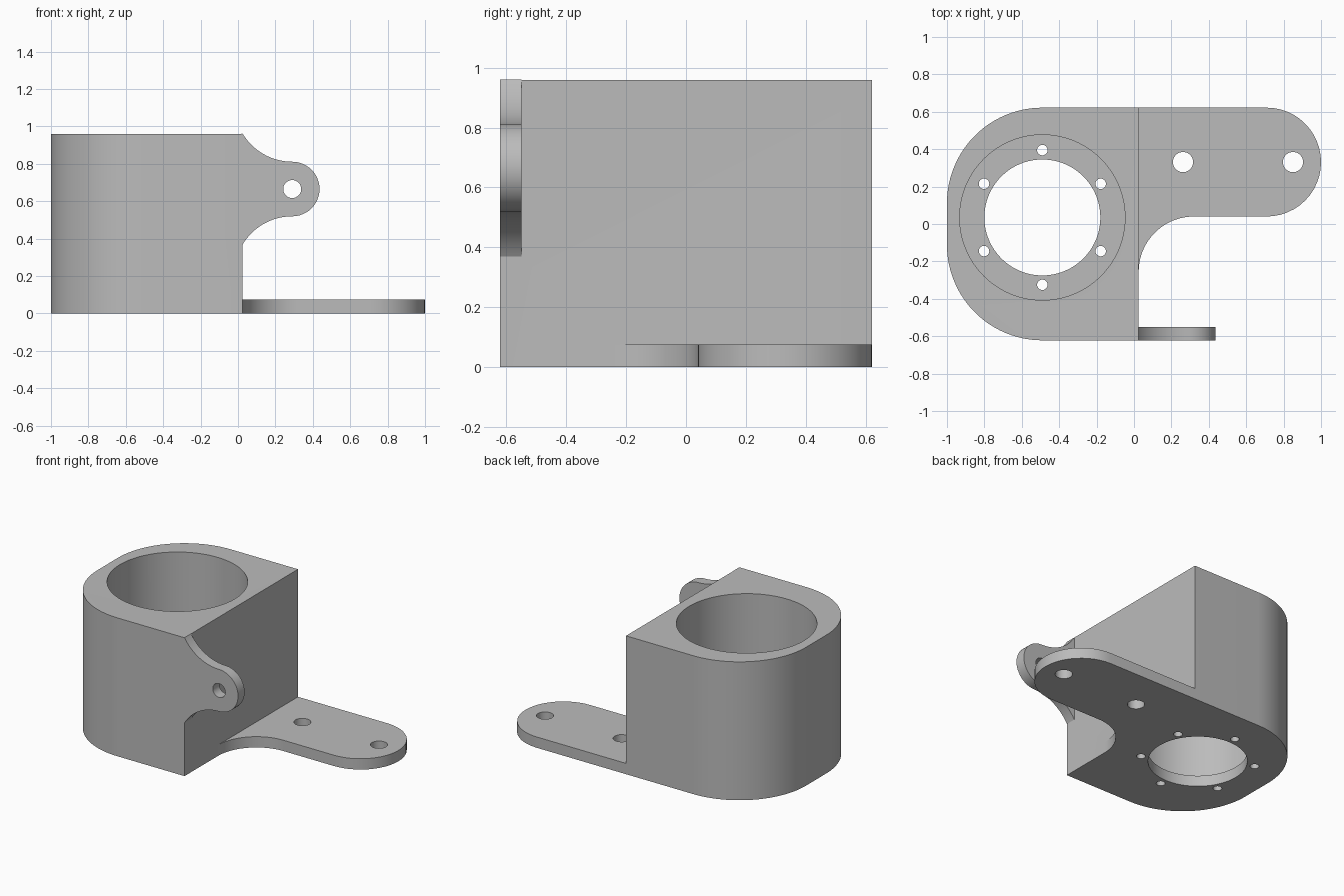
import bpy
import bmesh
from math import cos, sin, radians
from mathutils import Matrix

if "Cube" in bpy.data.objects:
    bpy.data.objects.remove(bpy.data.objects["Cube"], do_unlink=True)

grey = bpy.data.materials.new("light grey")
grey.use_nodes = True
colour = (0.5, 0.5, 0.5, 1)
grey.diffuse_color = colour
grey.node_tree.nodes["Principled BSDF"].inputs["Base Color"].default_value = colour

HALF = 0.622        # half depth of the housing
SIDE = 0.025        # flat right side of the housing
FLOOR = 0.075       # plate thickness
TOP = 0.96
BORE = (-0.49, 0.035)


def arc(cx, cy, r, start, end, steps=24):
    angles = [radians(start + (end - start) * i / steps) for i in range(steps + 1)]
    return [(cx + r * cos(a), cy + r * sin(a)) for a in angles]


def prism(name, outline, low, high, upright=False):
    """Extrude an outline along z, or along y when upright."""
    bm = bmesh.new()
    face = bm.faces.new([bm.verts.new((u, v, low)) for u, v in outline])
    grown = bmesh.ops.extrude_face_region(bm, geom=[face])["geom"]
    moved = [g for g in grown if isinstance(g, bmesh.types.BMVert)]
    bmesh.ops.translate(bm, verts=moved, vec=(0, 0, high - low))
    if upright:
        swap = Matrix(((1, 0, 0), (0, 0, 1), (0, 1, 0)))
        bmesh.ops.transform(bm, matrix=swap.to_4x4(), verts=bm.verts)
    bmesh.ops.recalc_face_normals(bm, faces=bm.faces)
    mesh = bpy.data.meshes.new(name)
    bm.to_mesh(mesh)
    bm.free()
    mesh.materials.append(grey)
    obj = bpy.data.objects.new(name, mesh)
    bpy.context.collection.objects.link(obj)
    return obj


def hole(x, y, r, low, high, upright=False, steps=32):
    return prism("cutter", arc(x, y, r, 0, 360, steps)[:-1], low, high, upright)


def combine(target, tool, operation):
    mod = target.modifiers.new(operation, "BOOLEAN")
    mod.operation = operation
    mod.solver = "EXACT"
    mod.object = tool
    bpy.context.view_layer.objects.active = target
    bpy.ops.object.modifier_apply(modifier=mod.name)
    bpy.data.objects.remove(tool, do_unlink=True)


# Housing with two rounded vertical corners
corner = 0.51
bracket = prism("bearing_bracket",
                [(SIDE, -HALF), (SIDE, HALF)]
                + arc(-1 + corner, HALF - corner, corner, 90, 180)
                + arc(-1 + corner, corner - HALF, corner, 180, 270), 0, TOP)

# Mounting tongue with a round end and a fillet into the housing
end_r = 0.291
inside = SIDE - 0.04
fillet = 0.295
tongue = prism("mounting_tongue",
               [(inside, HALF), (inside, HALF - 2 * end_r - fillet)]
               + arc(SIDE + fillet, HALF - 2 * end_r - fillet, fillet, 180, 90)
               + arc(1 - end_r, HALF - end_r, end_r, -90, 90), 0, FLOOR)
combine(bracket, tongue, "UNION")

# Side lug, flush with the front, with flared roots
lug_x, lug_z, lug_r, flare = 0.29, 0.665, 0.146, 0.309
lug = prism("side_lug",
            [(inside, lug_z - 0.294)]
            + arc(lug_x, lug_z - lug_r - flare, flare, 149, 90)
            + arc(lug_x, lug_z, lug_r, -90, 90)[1:]
            + arc(lug_x, lug_z + lug_r + flare, flare, 270, 211)[1:]
            + [(inside, lug_z + 0.294)], -HALF, -0.55, True)
combine(bracket, lug, "UNION")

# Stepped bore and its ring of small screw holes
combine(bracket, hole(*BORE, 0.442, FLOOR, 1.2, steps=96), "DIFFERENCE")
combine(bracket, hole(*BORE, 0.31, -0.1, 0.2, steps=96), "DIFFERENCE")
for i in range(6):
    a = radians(30 + 60 * i)
    combine(bracket, hole(BORE[0] + 0.36 * cos(a), BORE[1] + 0.36 * sin(a),
                          0.028, -0.1, 0.2), "DIFFERENCE")

# Mounting holes
for x in (0.262, 0.85):
    combine(bracket, hole(x, HALF - end_r, 0.054, -0.1, 0.2), "DIFFERENCE")
combine(bracket, hole(lug_x, lug_z, 0.048, -0.8, -0.4, True), "DIFFERENCE")

bpy.ops.object.select_all(action="DESELECT")
bracket.select_set(True)
bpy.context.view_layer.objects.active = bracket
bpy.ops.object.shade_smooth_by_angle(angle=radians(30))
